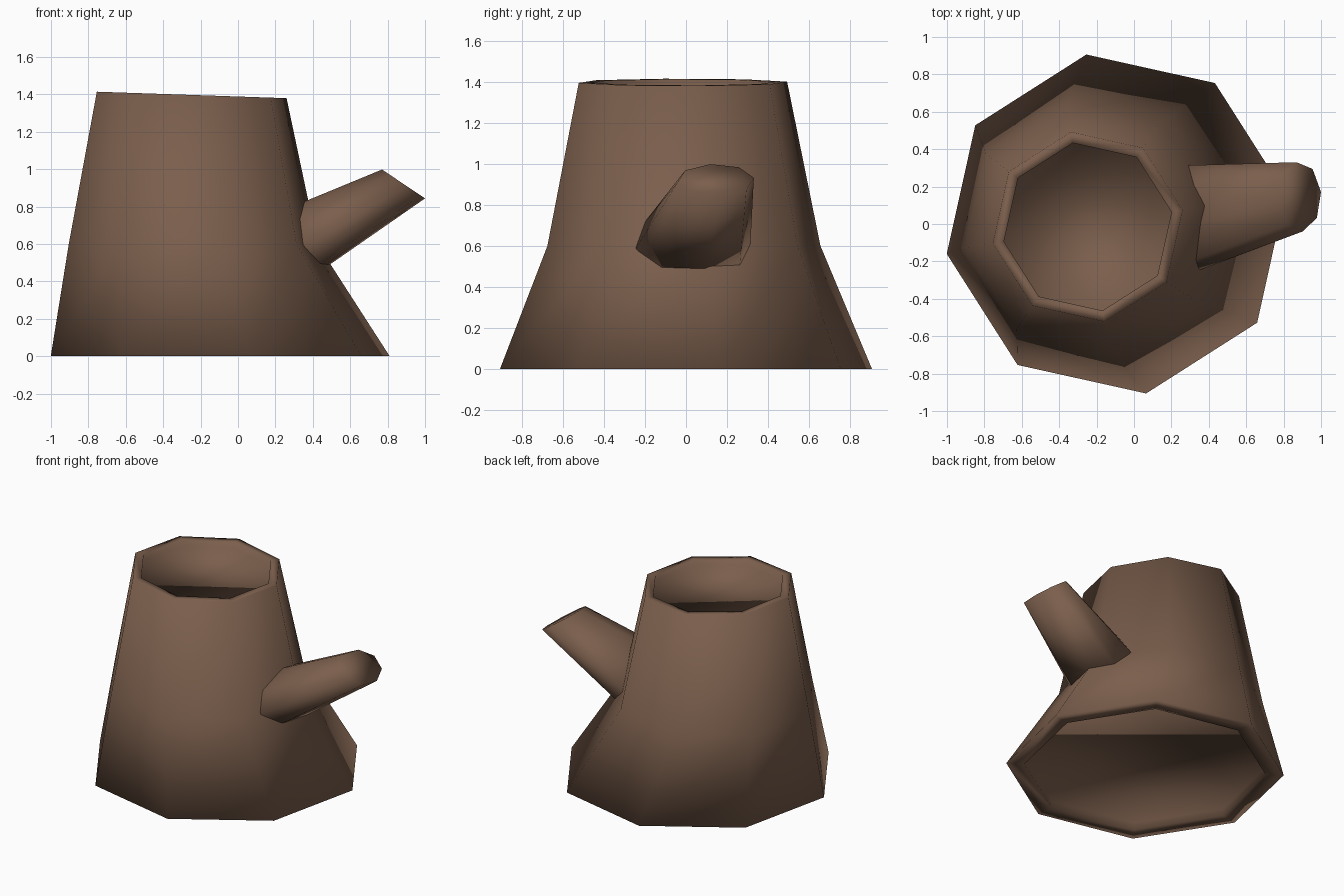
import bpy, bmesh, math
from mathutils import Vector

if "Cube" in bpy.data.objects:
    bpy.data.objects.remove(bpy.data.objects["Cube"])

bark = bpy.data.materials.new("bark_brown")
bark.diffuse_color = (0.195, 0.112, 0.072, 1)
bark.use_nodes = True
bark.node_tree.nodes["Principled BSDF"].inputs["Base Color"].default_value = bark.diffuse_color


def ring(center, u, v, start, sides=8):
    """Octagon around center, spanned by the half-axes u and v."""
    c, u, v = Vector(center), Vector(u), Vector(v)
    angles = [math.radians(start) + 2 * math.pi * i / sides for i in range(sides)]
    return [c + u * math.cos(a) + v * math.sin(a) for a in angles]


def loft(name, rings):
    """Skin a list of rings, cap both ends, shade smooth."""
    bm = bmesh.new()
    loops = [[bm.verts.new(p) for p in r] for r in rings]
    n = len(loops[0])
    for a, b in zip(loops, loops[1:]):
        for i in range(n):
            j = (i + 1) % n
            bm.faces.new((a[i], a[j], b[j], b[i]))
    bm.faces.new(loops[0][::-1])
    bm.faces.new(loops[-1])
    for f in bm.faces:
        f.smooth = True
    bmesh.ops.recalc_face_normals(bm, faces=bm.faces)
    mesh = bpy.data.meshes.new(name)
    bm.to_mesh(mesh)
    bm.free()
    mesh.materials.append(bark)
    obj = bpy.data.objects.new(name, mesh)
    bpy.context.collection.objects.link(obj)
    return obj


# Trunk: recessed underside, flared foot, waist, rim, recessed cut top
# (center x, center y, z, radius, slope of the ring along x)
sections = [
    (-0.095, 0.0, 0.05, 0.80, 0),
    (-0.095, 0.0, 0.0, 0.80, 0),
    (-0.095, 0.0, 0.0, 0.92, 0),
    (-0.24, -0.01, 0.6, 0.675, 0),
    (-0.2475, -0.015, 1.397, 0.515, -0.034),
    (-0.2475, -0.015, 1.397, 0.455, -0.034),
    (-0.2475, -0.015, 1.355, 0.455, -0.034),
]
loft("stump_trunk", [ring((x, y, z), (r, 0, r * s), (0, r, 0), 10)
                     for x, y, z, r, s in sections])

# Branch: tapers from inside the trunk to an obliquely cut tip
root = ring((0.42, 0.05, 0.655), (0, 0.27, 0), (-0.055, 0, 0.178), 8)
tip = ring((0.885, 0.145, 0.921), (0, 0.187, 0), (-0.116, 0, 0.078), 8)
buried = [a - (b - a) * 0.4 for a, b in zip(root, tip)]
loft("branch_stub", [buried, tip])
